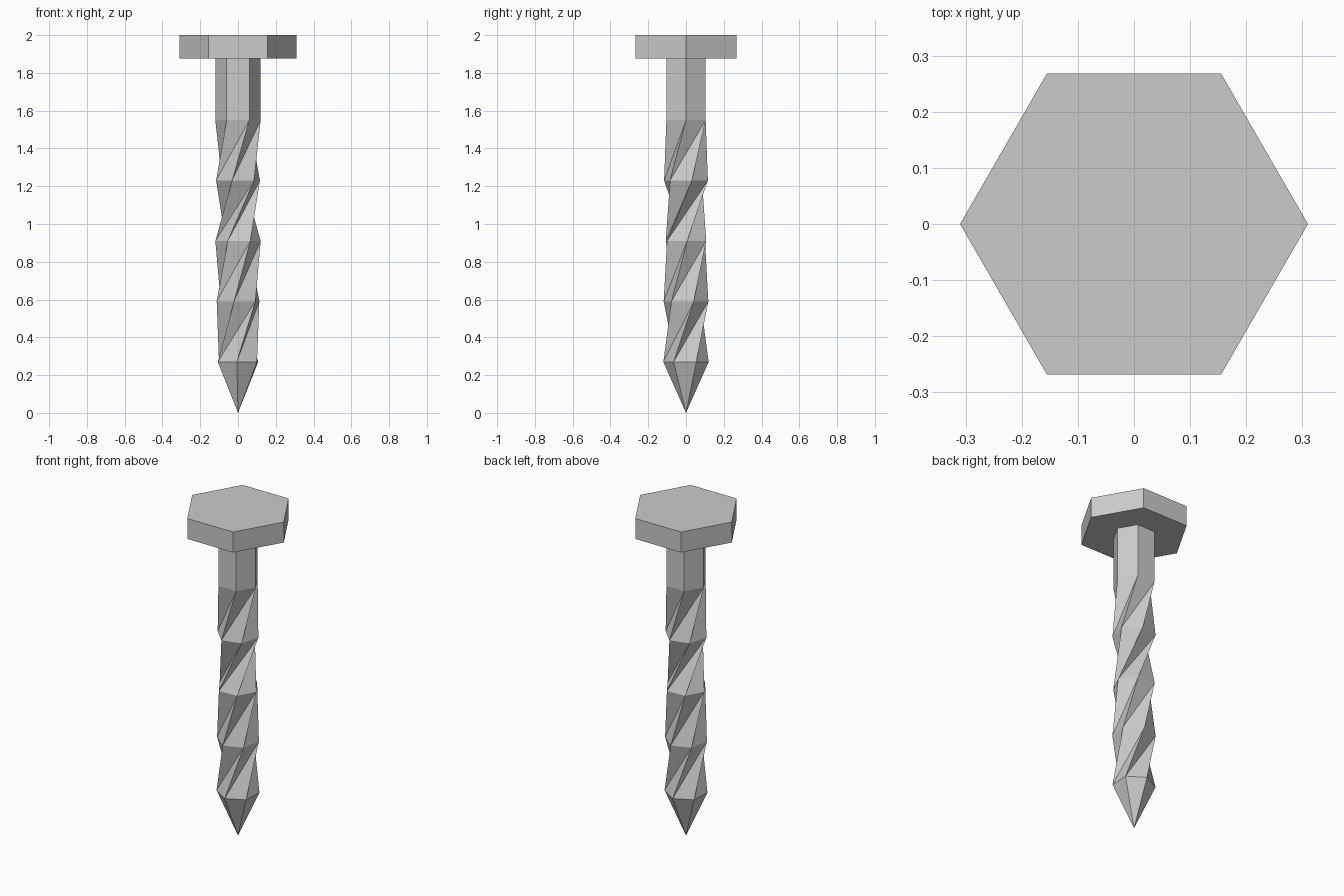
import bpy, bmesh
from math import sin, cos, radians

if "Cube" in bpy.data.objects:
    bpy.data.objects.remove(bpy.data.objects["Cube"])

SIDES = 6

# Hexagonal rings from the head down: radius, height, rotation in degrees
RINGS = [
    (0.31, 2.00, 0), (0.31, 1.875, 0),            # head
    (0.12, 1.875, 0), (0.12, 1.55, 0),            # plain shank
    (0.12, 1.23, -45), (0.12, 0.91, -117),        # twisted shank
    (0.12, 0.59, -160), (0.12, 0.27, -213),
]

bm = bmesh.new()


def add_ring(radius, z, turn):
    angles = [radians(turn + 360 * i / SIDES) for i in range(SIDES)]
    return [bm.verts.new((radius * cos(a), radius * sin(a), z)) for a in angles]


rings = [add_ring(*r) for r in RINGS]

# Head top
bm.faces.new(rings[0])

# Walls: flat quads where straight, inward-folded triangles where twisted
for k in range(len(rings) - 1):
    up, low = rings[k], rings[k + 1]
    twisted = RINGS[k][2] != RINGS[k + 1][2]
    for i in range(SIDES):
        j = (i + 1) % SIDES
        if twisted:
            bm.faces.new((up[i], low[i], up[j]))
            bm.faces.new((up[j], low[i], low[j]))
        else:
            bm.faces.new((up[i], low[i], low[j], up[j]))

# Pointed tip
tip = bm.verts.new((0, 0, 0))
for i in range(SIDES):
    bm.faces.new((rings[-1][i], tip, rings[-1][(i + 1) % SIDES]))

mesh = bpy.data.meshes.new("twisted_nail")
bm.to_mesh(mesh)
bm.free()
nail = bpy.data.objects.new("twisted_nail", mesh)
bpy.context.collection.objects.link(nail)
